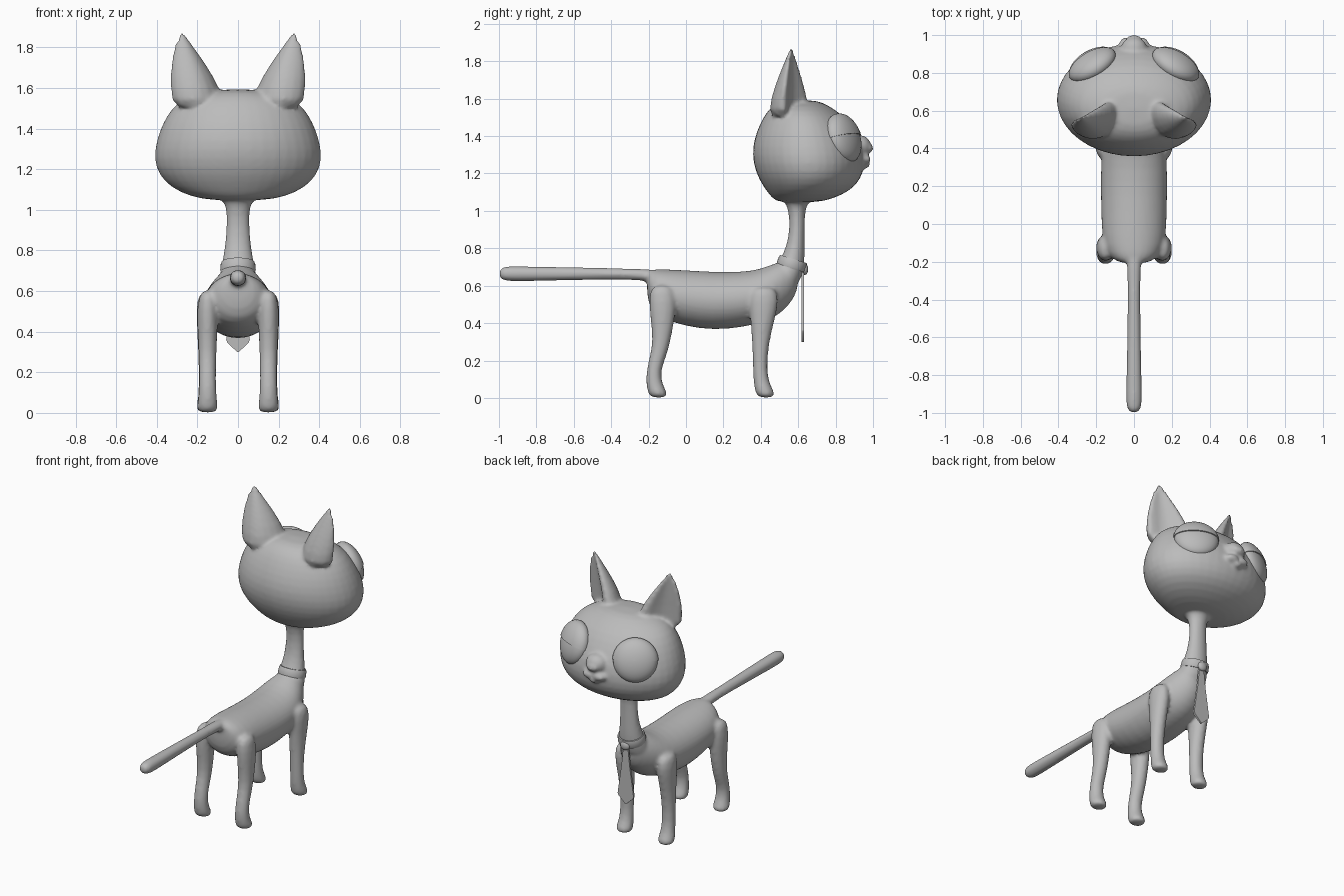
import bpy, bmesh, math
from mathutils import Vector, Matrix

if "Cube" in bpy.data.objects:
    bpy.data.objects.remove(bpy.data.objects["Cube"])

grey = bpy.data.materials.new("plain grey")
grey.use_nodes = True
grey.diffuse_color = (0.5, 0.5, 0.5, 1)
grey.node_tree.nodes["Principled BSDF"].inputs["Base Color"].default_value = (0.5, 0.5, 0.5, 1)


def finish(name, bm, angle=None):
    """Turn a bmesh into a smooth shaded object."""
    bmesh.ops.recalc_face_normals(bm, faces=bm.faces)
    mesh = bpy.data.meshes.new(name)
    bm.to_mesh(mesh)
    bm.free()
    mesh.materials.append(grey)
    obj = bpy.data.objects.new(name, mesh)
    bpy.context.collection.objects.link(obj)
    mesh.shade_smooth()
    if angle:
        bpy.ops.object.select_all(action='DESELECT')
        obj.select_set(True)
        bpy.context.view_layer.objects.active = obj
        bpy.ops.object.shade_smooth_by_angle(angle=math.radians(angle))
    return obj


def skin(bm, rings):
    """Bridge closed rings of points and cap both ends."""
    loops = [[bm.verts.new(p) for p in ring] for ring in rings]
    n = len(loops[0])
    for a, b in zip(loops, loops[1:]):
        for i in range(n):
            j = (i + 1) % n
            bm.faces.new((a[i], a[j], b[j], b[i]))
    bm.faces.new(loops[0][::-1])
    bm.faces.new(loops[-1])


def circle(n=20):
    return [(math.cos(2 * math.pi * i / n), math.sin(2 * math.pi * i / n)) for i in range(n)]


def column(bm, rings, x=0, side=1):
    """Stack of level ellipses: height, half width, back, front."""
    skin(bm, [[(side * (x + rx * c), (y0 + y1) / 2 + (y1 - y0) / 2 * s, z) for c, s in circle()]
              for z, rx, y0, y1 in rings])


def barrel(bm, rings):
    """Row of upright ellipses: y, half width, bottom, top."""
    skin(bm, [[(rx * c, y, (z0 + z1) / 2 + (z1 - z0) / 2 * s) for c, s in circle()]
              for y, rx, z0, z1 in rings])


def ball(bm, centre, scale, rot=Matrix()):
    m = Matrix.Translation(centre) @ rot @ Matrix.Diagonal((*scale, 1))
    return bmesh.ops.create_uvsphere(bm, u_segments=32, v_segments=16, radius=1, matrix=m)


def ear(bm, side):
    """Pointed ear, hollow on the front and outer side."""
    tip = Vector((0.282, 0.565, 1.88))
    base = [(0.35, 0.54), (0.31, 0.46), (0.22, 0.425), (0.12, 0.45), (0.05, 0.56),
            (0.06, 0.65), (0.12, 0.68), (0.17, 0.60), (0.24, 0.54)]
    rings = []
    for z, k in ((1.48, 1), (1.60, 0.86), (1.70, 0.60), (1.79, 0.32), (1.845, 0.14), (1.875, 0.06)):
        bulge = 0.06 * math.sin(math.pi * k) * (k > 0.1)
        rings.append([(side * (tip.x + (x - tip.x) * k + bulge * max(0, x - 0.22) * 4),
                       tip.y + (y - tip.y) * k, z) for x, y in base])
    skin(bm, rings)


# Body, neck, head, ears, legs and tail flow into one skin
bm = bmesh.new()
barrel(bm, [(-0.21, 0.05, 0.56, 0.67), (-0.19, 0.12, 0.46, 0.69), (-0.12, 0.165, 0.42, 0.69),
            (0, 0.175, 0.38, 0.685), (0.15, 0.178, 0.36, 0.675), (0.3, 0.178, 0.375, 0.675),
            (0.4, 0.172, 0.40, 0.69), (0.48, 0.14, 0.43, 0.725), (0.55, 0.10, 0.49, 0.74),
            (0.605, 0.05, 0.58, 0.73)])
column(bm, [(0.58, 0.11, 0.40, 0.60), (0.68, 0.09, 0.47, 0.63), (0.75, 0.077, 0.51, 0.635),
            (0.82, 0.065, 0.54, 0.635), (0.92, 0.056, 0.556, 0.635), (1.02, 0.056, 0.545, 0.637),
            (1.06, 0.09, 0.52, 0.67), (1.10, 0.1, 0.5, 0.68)])
column(bm, [(1.045, 0.12, 0.50, 0.70), (1.065, 0.24, 0.46, 0.79), (1.11, 0.335, 0.425, 0.885),
            (1.17, 0.395, 0.385, 0.94), (1.25, 0.422, 0.355, 0.962), (1.34, 0.408, 0.35, 0.952),
            (1.43, 0.375, 0.375, 0.905), (1.51, 0.325, 0.415, 0.845), (1.56, 0.25, 0.455, 0.77),
            (1.595, 0.13, 0.52, 0.70)])
barrel(bm, [(-1, 0.015, 0.65, 0.68), (-0.985, 0.035, 0.63, 0.70), (-0.95, 0.043, 0.623, 0.706),
            (-0.85, 0.042, 0.624, 0.704), (-0.6, 0.036, 0.628, 0.70), (-0.3, 0.032, 0.635, 0.692),
            (-0.18, 0.04, 0.62, 0.69), (-0.1, 0.05, 0.6, 0.67)])
for s in (1, -1):
    ear(bm, s)
    column(bm, [(0, 0.05, 0.385, 0.475), (0.03, 0.053, 0.37, 0.475), (0.07, 0.046, 0.362, 0.45),
                (0.14, 0.042, 0.358, 0.432), (0.28, 0.044, 0.354, 0.44), (0.42, 0.05, 0.345, 0.475),
                (0.52, 0.055, 0.33, 0.5), (0.60, 0.04, 0.35, 0.48)], 0.152, s)
    column(bm, [(0, 0.05, -0.19, -0.10), (0.03, 0.053, -0.205, -0.10), (0.07, 0.046, -0.213, -0.125),
                (0.14, 0.042, -0.213, -0.138), (0.22, 0.042, -0.195, -0.105),
                (0.30, 0.045, -0.177, -0.083), (0.42, 0.05, -0.19, -0.06),
                (0.52, 0.053, -0.2, -0.05), (0.61, 0.035, -0.19, -0.07)], 0.15, s)
    # Upper lip
    ball(bm, (s * 0.035, 0.955, 1.275), (0.045, 0.035, 0.026))
# Bridge, nose and chin
ball(bm, (0, 0.93, 1.345), (0.07, 0.06, 0.06))
ball(bm, (0, 0.975, 1.335), (0.043, 0.027, 0.027))
ball(bm, (0, 0.955, 1.245), (0.032, 0.03, 0.018))
body = finish("body", bm)
sub = body.modifiers.new("round", 'SUBSURF')
sub.levels = sub.render_levels = 1
remesh = body.modifiers.new("blend", 'REMESH')
remesh.mode = 'VOXEL'
remesh.voxel_size = 0.011
remesh.use_smooth_shade = True
relax = body.modifiers.new("soften", 'SMOOTH')
relax.factor = 0.5
relax.iterations = 6

# Bulging eyes with half closed lids
for s, label in ((1, "left"), (-1, "right")):
    normal = Vector((s * 0.5, 0.85, 0.32))
    rot = normal.to_track_quat('Z', 'Y').to_matrix().to_4x4()
    centre = Vector((s * 0.222, 0.845, 1.388))
    up = (Vector((0, 0, 1)) - normal.normalized() * normal.normalized().z).normalized()
    bm = bmesh.new()
    ball(bm, centre, (0.134, 0.134, 0.066), rot)
    finish(label + "_eye", bm)
    bm = bmesh.new()
    ball(bm, centre, (0.139, 0.139, 0.073), rot)
    cut = bmesh.ops.bisect_plane(bm, geom=bm.verts[:] + bm.edges[:] + bm.faces[:],
                                 plane_co=centre + up * 0.005, plane_no=up, clear_inner=True)
    bmesh.ops.contextual_create(bm, geom=[e for e in cut["geom_cut"] if isinstance(e, bmesh.types.BMEdge)])
    finish(label + "_eyelid", bm, 40)

# Collar: tilted band around the neck base
bm = bmesh.new()
tilt = Matrix.Translation((0, 0.567, 0.718)) @ Matrix.Rotation(math.radians(-17), 4, 'X')
profile = [(0.9, -0.026), (0.99, -0.026), (1.03, -0.015), (1.0, 0.015), (0.95, 0.026), (0.85, 0.026)]
skin_rows = [[bm.verts.new(tilt @ Vector((0.085 * r * c, 0.078 * r * s, h))) for r, h in profile]
             for c, s in circle(32)]
for a, b in zip(skin_rows, skin_rows[1:] + skin_rows[:1]):
    for i in range(len(profile)):
        j = (i + 1) % len(profile)
        bm.faces.new((a[i], a[j], b[j], b[i]))
finish("collar", bm, 40)

# Tie with knot
bm = bmesh.new()
ball(bm, (0, 0.635, 0.688), (0.032, 0.018, 0.03))
finish("tie_knot", bm)
bm = bmesh.new()
half = [(0.016, 0.68), (0.03, 0.55), (0.058, 0.36), (0.052, 0.345), (0.004, 0.3)]
outline = half + [(-x, z) for x, z in reversed(half)]
skin(bm, [[(x, y, z) for x, z in outline] for y in (0.618, 0.630)])
finish("tie", bm, 30)
